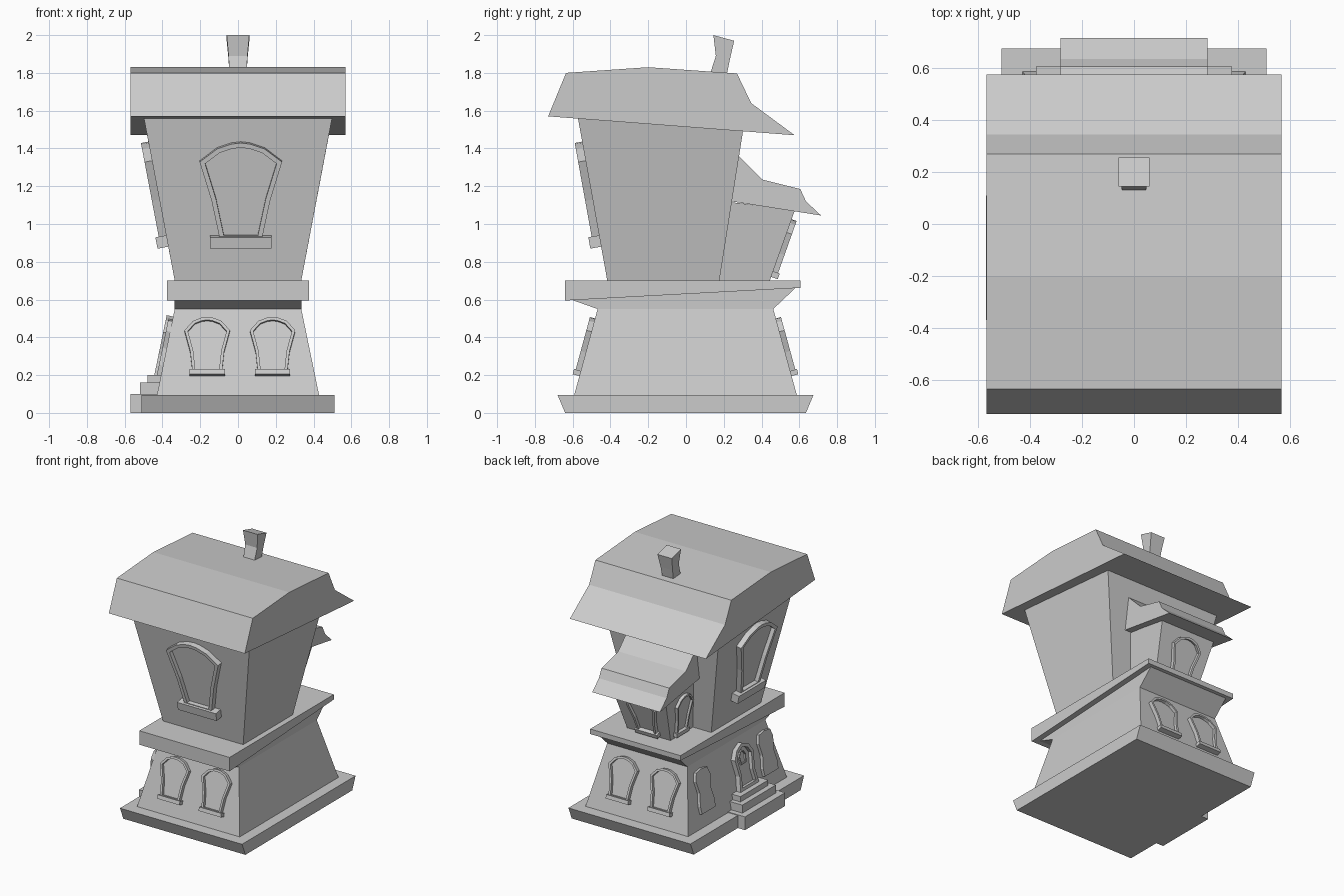
import bpy, bmesh
from mathutils import Vector

if "Cube" in bpy.data.objects:
    bpy.data.objects.remove(bpy.data.objects["Cube"])


def finish(name, bm):
    bmesh.ops.recalc_face_normals(bm, faces=bm.faces)
    mesh = bpy.data.meshes.new(name)
    bm.to_mesh(mesh)
    bm.free()
    obj = bpy.data.objects.new(name, mesh)
    bpy.context.collection.objects.link(obj)
    return obj


def prism(name, profile):
    """Side profile of (y, z, half width in x), mirrored across x = 0."""
    bm = bmesh.new()
    left = [bm.verts.new((-w, y, z)) for y, z, w in profile]
    right = [bm.verts.new((w, y, z)) for y, z, w in profile]
    bm.faces.new(left)
    bm.faces.new(right[::-1])
    for i in range(len(profile)):
        j = (i + 1) % len(profile)
        bm.faces.new((left[i], right[i], right[j], left[j]))
    return finish(name, bm)


def even(points, w):
    return [(y, z, w) for y, z in points]


def wall_map(low, high, u):
    """Map (across, height, outward) to a point on a sloping wall."""
    low, high, u = Vector(low), Vector(high), Vector(u)
    v = (high - low) / (high.z - low.z)
    n = u.cross(v).normalized()
    return lambda a, z, d: low + u * a + v * (z - low.z) + n * d


def box(bm, place, a0, a1, z0, z1, d0, d1):
    c = bmesh.ops.create_cube(bm, size=1)["verts"]
    for p in c:
        p.co = place(a1 if p.co.x > 0 else a0, z1 if p.co.z > 0 else z0,
                     d1 if p.co.y > 0 else d0)


def opening(name, place, half, centre, depth, rim, sill=None):
    """Framed panel from half an outline; rim 0 leaves it a plain panel."""
    pts = half + [(-a, z) for a, z in half[::-1] if a > 0]
    bm = bmesh.new()
    back = [bm.verts.new(place(centre + a, z, -0.01)) for a, z in pts]
    front = [bm.verts.new(place(centre + a, z, depth)) for a, z in pts]
    for i in range(len(pts)):
        j = (i + 1) % len(pts)
        bm.faces.new((back[i], back[j], front[j], front[i]))
    bm.faces.new(back[::-1])
    face = bm.faces.new(front)
    bm.normal_update()
    if rim:
        bmesh.ops.inset_region(bm, faces=[face], thickness=rim, use_even_offset=True)
        push = face.normal * (depth * 0.75)
        ext = bmesh.ops.extrude_face_region(bm, geom=[face])["geom"]
        bmesh.ops.translate(bm, vec=-push, verts=[g for g in ext if isinstance(g, bmesh.types.BMVert)])
        if face.is_valid:
            bmesh.ops.delete(bm, geom=[face], context="FACES_ONLY")
    if sill:
        w, z0, z1, d = sill
        box(bm, place, centre - w, centre + w, z0, z1, -0.01, d)
    return finish(name, bm)


# Plinth, lower storey, and the ledge between storeys
prism("plinth", even([(-.64, 0), (.635, 0), (.675, .095), (-.68, .095)], .51))
prism("lower_storey", [(-.593, .09, .43), (.588, .09, .43), (.462, .55, .335), (-.468, .55, .335)])
prism("ledge_flare", even([(-.468, .55), (.462, .55), (.58, .662), (-.61, .6)], .335))
prism("ledge", even([(-.64, .595), (.605, .662), (.605, .70), (-.64, .70)], .377))

# Upper storey, main roof, chimney
prism("upper_storey", [(-.415, .69, .333), (.175, .69, .333), (.303, 1.5, .487), (-.572, 1.56, .498)])
prism("main_roof", even([(-.73, 1.57), (.575, 1.47), (.345, 1.64), (.27, 1.797),
                         (-.2, 1.83), (-.635, 1.80)], .568))
prism("chimney", [(.12, 1.77, .045), (.212, 1.77, .045), (.232, 1.87, .05),
                  (.255, 1.97, .06), (.145, 2.0, .06), (.158, 1.89, .05)])

# Rear bay with its own roof
prism("bay", [(.15, .69, .18), (.44, .69, .18), (.577, 1.075, .23), (.2, 1.12, .235)])
prism("bay_roof", even([(.24, 1.12), (.715, 1.045), (.635, 1.12), (.605, 1.185),
                        (.405, 1.235), (.28, 1.36)], .283))

# Wall planes that carry openings
lower_front = wall_map((0, -.593, .09), (0, -.468, .55), (1, 0, 0))
lower_back = wall_map((0, .588, .09), (0, .462, .55), (-1, 0, 0))
lower_left = wall_map((-.43, 0, .09), (-.335, 0, .55), (0, -1, 0))
upper_front = wall_map((0, -.415, .69), (0, -.572, 1.56), (1, 0, 0))
upper_left = wall_map((-.333, 0, .69), (-.498, 0, 1.56), (0, -1, 0))
bay_back = wall_map((0, .44, .69), (0, .577, 1.075), (-1, 0, 0))
bay_left = wall_map((-.18, 0, .69), (-.23, 0, 1.075), (0, -1, 0))

# Large arched windows upstairs
large = [(.11, .92), (.155, 1.13), (.218, 1.335), (.125, 1.405), (.05, 1.43), (0, 1.436)]
for name, place, c in (("front", upper_front, .015), ("left", upper_left, .17)):
    opening(f"large_window_{name}", place, large, c, .04, .025, (.162, .88, .94, .058))

# Small arched windows, two in front, two behind, one on the bay
small = [(.078, .21), (.09, .32), (.12, .43), (.075, .48), (.03, .497), (0, .50)]
for name, place in (("front", lower_front), ("back", lower_back)):
    for s in (-1, 1):
        opening(f"small_window_{name}_{'a' if s < 0 else 'b'}", place, small,
                .173 * s + .01, .028, .016, (.093, .195, .222, .037))
high = [(a, z + .525) for a, z in small]
opening("bay_window_back", bay_back, high, .01, .028, .016, (.093, .72, .75, .037))
opening("bay_window_left", bay_left, [(a * .8, z) for a, z in high], -.34, .022, .014,
        (.075, .72, .75, .03))

# Plain shutters either side of the door
shutter = [(.08, .195), (.085, .25), (.066, .34), (.085, .43), (.065, .485), (0, .495)]
for name, c in (("rear", -.34), ("front", .41)):
    opening(f"shutter_{name}", lower_left, shutter, c, .022, 0)

# Door on the left side with a small arched light
door = [(.11, .19), (.09, .30), (.11, .42), (.07, .48), (0, .51)]
opening("door", lower_left, door, .13, .035, .025)
opening("door_light", lower_left, [(.03, .36), (.04, .42), (.02, .45), (0, .455)], .13, .02, .008)

# Steps up to the door
upright = wall_map((0, 0, 0), (0, 0, 1), (0, -1, 0))
for i, (w, z0, z1, d) in enumerate(((.24, 0, .10, .57), (.20, .09, .16, .52), (.165, .15, .20, .48))):
    bm = bmesh.new()
    box(bm, upright, .13 - w, .13 + w, z0, z1, .38, d)
    finish(f"door_step_{i + 1}", bm)
